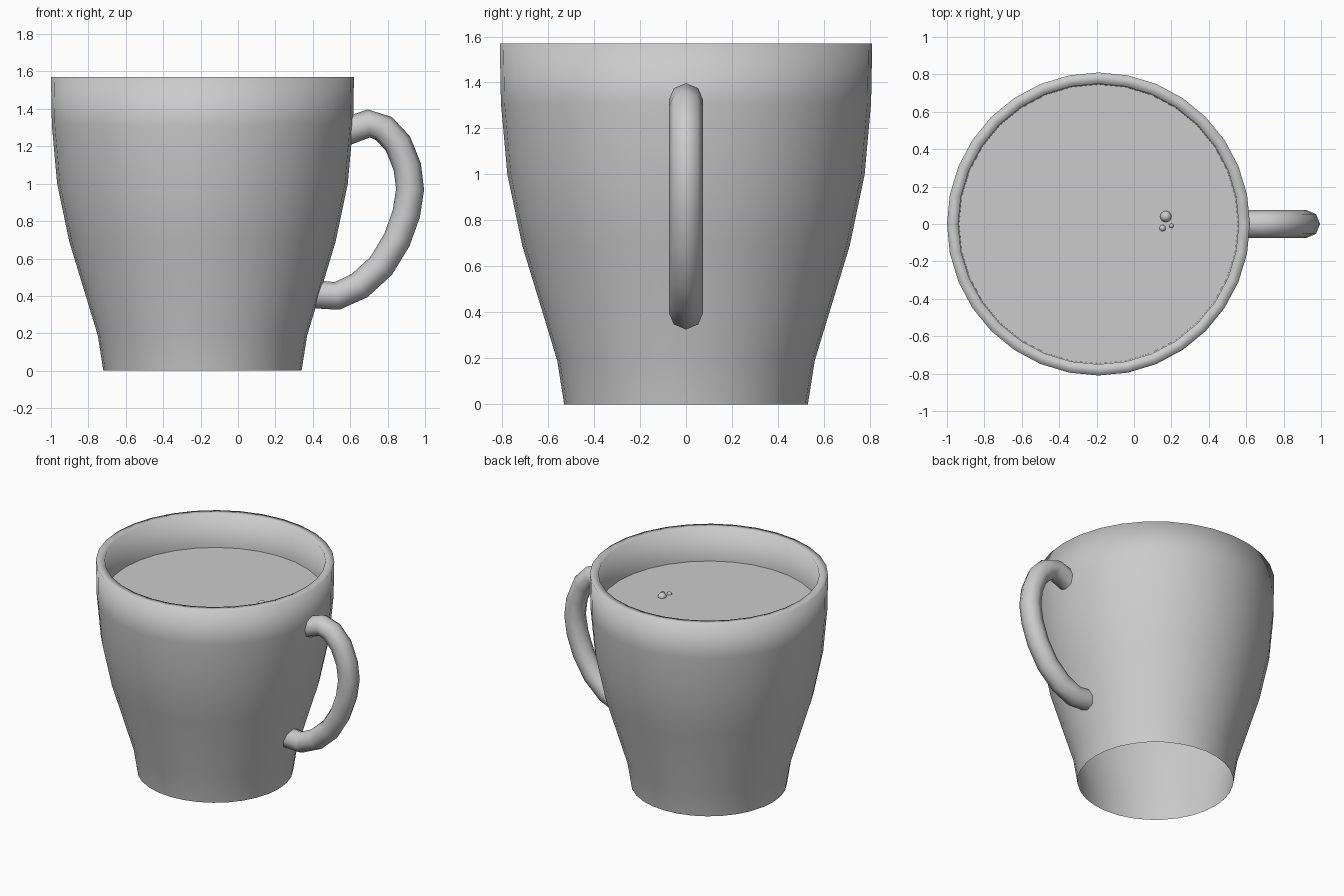
import bpy, bmesh
from math import sin, cos, pi
from mathutils import Vector

if "Cube" in bpy.data.objects:
    bpy.data.objects.remove(bpy.data.objects["Cube"])

CX = -0.19      # axis of the cup
SIDES = 32
LIQUID_Z = 1.32


def loft(name, rings):
    """Skin a list of closed rings (lists of points) with quads."""
    bm = bmesh.new()
    loops = [[bm.verts.new(p) for p in ring] for ring in rings]
    n = len(loops[0])
    for a, b in zip(loops, loops[1:]):
        for i in range(n):
            j = (i + 1) % n
            bm.faces.new((a[i], a[j], b[j], b[i]))
    return finish(name, bm)


def finish(name, bm):
    for f in bm.faces:
        f.smooth = True
    mesh = bpy.data.meshes.new(name)
    bm.to_mesh(mesh)
    bm.free()
    obj = bpy.data.objects.new(name, mesh)
    bpy.context.collection.objects.link(obj)
    return obj


def circle(r, z):
    return [(CX + r * cos(2 * pi * i / SIDES), r * sin(2 * pi * i / SIDES), z)
            for i in range(SIDES)]


# Cup: outer wall open underneath, flat rim, inner wall down past the liquid
profile = [(0.53, 0), (0.56, 0.19), (0.712, 0.69), (0.777, 1.0), (0.805, 1.31),
           (0.81, 1.57), (0.75, 1.57), (0.745, 1.30)]
loft("cup", [circle(r, z) for r, z in profile])

# Liquid surface
bm = bmesh.new()
bm.faces.new([bm.verts.new(p) for p in circle(0.746, LIQUID_Z)])
finish("liquid", bm)

# Handle: eight-sided tube swept along a path in the xz plane
path = [(0.58, 1.28), (0.70, 1.322), (0.78, 1.295), (0.855, 1.215), (0.905, 1.09),
        (0.92, 0.97), (0.90, 0.84), (0.85, 0.70), (0.765, 0.56), (0.65, 0.455),
        (0.53, 0.40), (0.38, 0.41)]
pts = [Vector((x, 0, z)) for x, z in path]
side = Vector((0, 1, 0))
rings = []
for i, p in enumerate(pts):
    tangent = (pts[min(i + 1, len(pts) - 1)] - pts[max(i - 1, 0)]).normalized()
    out = side.cross(tangent)
    rings.append([p + 0.075 * (out * cos(k * pi / 4) - side * sin(k * pi / 4))
                  for k in range(8)])
handle = loft("handle", rings)

# Bubbles floating on the liquid
for i, (x, y, r) in enumerate([(0.17, 0.04, 0.03), (0.153, -0.022, 0.017),
                               (0.20, -0.01, 0.012)]):
    bm = bmesh.new()
    bmesh.ops.create_uvsphere(bm, u_segments=16, v_segments=8, radius=r)
    finish(f"bubble_{i + 1}", bm).location = (x, y, LIQUID_Z)

# Outward normals on the handle
bm = bmesh.new()
bm.from_mesh(handle.data)
bmesh.ops.recalc_face_normals(bm, faces=bm.faces)
bm.to_mesh(handle.data)
bm.free()
